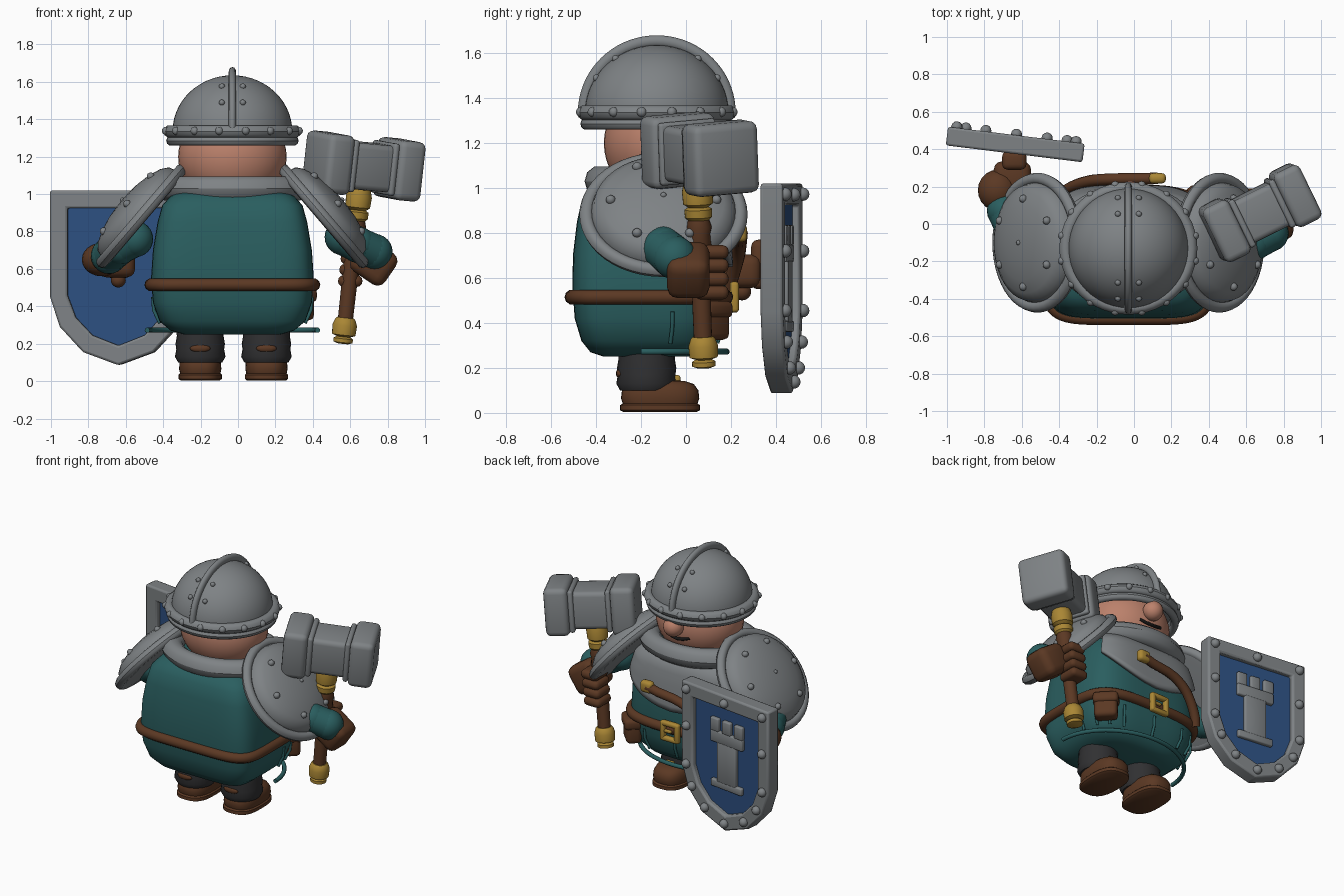
import bpy, bmesh, math
from math import sin, cos, pi
from mathutils import Vector, Matrix

if "Cube" in bpy.data.objects:
    bpy.data.objects.remove(bpy.data.objects["Cube"])


def material(name, *rgb):
    m = bpy.data.materials.new(name)
    m.use_nodes = True
    m.diffuse_color = (*rgb, 1)
    m.node_tree.nodes["Principled BSDF"].inputs["Base Color"].default_value = (*rgb, 1)
    return m


STEEL = material("steel grey", .21, .225, .235)
TEAL = material("teal cloth", .023, .113, .116)
LEATHER = material("brown leather", .105, .04, .017)
GOLD = material("gold", .4, .24, .035)
SKIN = material("skin", .5, .22, .148)
BLUE = material("shield blue", .026, .08, .22)
DARK = material("dark trousers", .03, .03, .032)
BLACK = material("mouth black", .008, .008, .008)
CX, CY = -.03, -.13


def finish(name, bm, mat, matrix=Matrix(), angle=40):
    bmesh.ops.recalc_face_normals(bm, faces=bm.faces)
    me = bpy.data.meshes.new(name)
    bm.to_mesh(me)
    bm.free()
    me.materials.append(mat)
    me.polygons.foreach_set("use_smooth", [True] * len(me.polygons))
    me.set_sharp_from_angle(angle=math.radians(angle))
    ob = bpy.data.objects.new(name, me)
    ob.matrix_world = matrix
    bpy.context.scene.collection.objects.link(ob)
    return ob


def place(loc, direction=(0, 0, 1)):
    return Matrix.Translation(loc) @ Vector(direction).to_track_quat('Z', 'Y').to_matrix().to_4x4()


def box(name, mat, loc, size, bevel, matrix=Matrix(), seg=3):
    bm = bmesh.new()
    bmesh.ops.create_cube(bm, size=1, matrix=Matrix.Diagonal((*size, 1)))
    bmesh.ops.bevel(bm, geom=bm.edges[:], offset=bevel, segments=seg, affect='EDGES', profile=.5)
    return finish(name, bm, mat, matrix @ Matrix.Translation(loc), 60)


def balls(name, mat, points, radius, scale=(1, 1, 1), seg=12, matrix=Matrix()):
    bm = bmesh.new()
    for p in points:
        bmesh.ops.create_uvsphere(bm, u_segments=seg, v_segments=seg // 2 + 2, radius=radius,
                                  matrix=Matrix.Translation(p) @ Matrix.Diagonal((*scale, 1)))
    return finish(name, bm, mat, matrix, 80)


def grid(name, mat, func, nu, nv, closed=True, matrix=Matrix(), caps=False):
    """Surface from func(u, v); u runs round, v runs along."""
    bm = bmesh.new()
    cols = nu if closed else nu + 1
    rows = [[bm.verts.new(func(i / nu, j / nv)) for i in range(cols)] for j in range(nv + 1)]
    for a, b in zip(rows, rows[1:]):
        for i in range(nu):
            k = (i + 1) % cols
            bm.faces.new((a[i], a[k], b[k], b[i]))
    if caps:
        bm.faces.new(rows[0])
        bm.faces.new(rows[-1])
    return finish(name, bm, mat, matrix)


def oval(a, power):
    """Point on a unit circle squared off by power."""
    return [math.copysign(abs(t) ** (2 / power), t) for t in (cos(a), sin(a))]


def lathe(name, mat, profile, matrix, n=32, power=2):
    def point(u, v):
        r, z = profile[round(v * (len(profile) - 1))]
        x, y = oval(2 * pi * u, power)
        return (r * x, r * y, z)
    return grid(name, mat, point, n, len(profile) - 1, matrix=matrix, caps=True)


def ring(name, mat, major, minor, matrix, n=48):
    def point(u, v):
        r = major + minor * cos(2 * pi * v)
        return (r * cos(2 * pi * u), r * sin(2 * pi * u), minor * sin(2 * pi * v))
    return grid(name, mat, point, n, 10, matrix=matrix)


def tube(name, mat, points, radius, cyclic=False):
    cu = bpy.data.curves.new(name, 'CURVE')
    cu.dimensions, cu.bevel_depth, cu.bevel_resolution = '3D', radius, 3
    cu.use_fill_caps = True
    sp = cu.splines.new('POLY')
    sp.points.add(len(points) - 1)
    for p, co in zip(sp.points, points):
        p.co = (*co, 1)
    sp.use_cyclic_u, sp.use_smooth = cyclic, True
    cu.materials.append(mat)
    ob = bpy.data.objects.new(name, cu)
    bpy.context.scene.collection.objects.link(ob)


# Barrel-shaped tunic, squarer on the -y side
BODY = [(.25, .26, .2), (.27, .33, .26), (.32, .39, .3), (.42, .425, .33), (.55, .435, .34),
        (.7, .425, .338), (.85, .4, .32), (.94, .375, .3), (.99, .33, .26), (1.02, .26, .2)]


def body_point(a, z, grow=0.0):
    z = min(max(z, BODY[0][0]), BODY[-1][0])
    for lo, hi in zip(BODY, BODY[1:]):
        if z <= hi[0]:
            t = (z - lo[0]) / (hi[0] - lo[0])
            rx, ry = [lo[k] + t * (hi[k] - lo[k]) + grow for k in (1, 2)]
            break
    x, y = oval(a, 3.6 if sin(a) > 0 else 5.5)
    return Vector((CX + rx * x, -.165 + ry * y, z))


def body_row(u, v):
    return body_point(2 * pi * u, BODY[round(v * (len(BODY) - 1))][0])


grid("tunic", TEAL, body_row, 80, len(BODY) - 1, caps=True)
tube("tunic_hem", TEAL, [(CX + .455 * cos(pi * i / 32), -.2 + .38 * sin(pi * i / 32), .272) for i in range(33)], .014)
for i in range(9):
    a = pi * (.04 + .115 * i)
    tube("tunic_fold", TEAL, [body_point(a, .31, .012), body_point(a, .38, .012), body_point(a, .45, 0)], .009)

# Breastplate on the upper front, pointed in the middle
bib = grid("breastplate", STEEL, lambda u, v: body_point(
    pi * (.2 + .6 * u), (.65 + .17 * abs(2 * u - 1)) * (1 - v) + 1.01 * v, .035), 32, 10, False)
bib.modifiers.new("thickness", 'SOLIDIFY').thickness = .03
ring("neck_collar", STEEL, .3, .068, Matrix.Translation((CX, CY + .01, 1.03)) @ Matrix.Diagonal((1.13, .9, 1, 1)))

# Belt, buckle, pouch and chest strap
tube("belt", LEATHER, [body_point(2 * pi * i / 80, .515, .004) for i in range(80)], .034, True)
for s in (-1, 1):
    box("buckle_side", GOLD, (CX + s * .055, .215, .515), (.036, .04, .135), .014)
    box("buckle_bar", GOLD, (CX, .215, .515 + s * .052), (.13, .04, .034), .014)
box("buckle_pin", GOLD, (CX + .02, .218, .515), (.06, .02, .02), .006)
hip = Matrix.Translation((.33, .115, .41)) @ Matrix.Rotation(-.8, 4, 'Z')
box("pouch", LEATHER, (0, 0, 0), (.15, .1, .17), .028, hip)
box("pouch_flap", LEATHER, (0, .005, .05), (.165, .115, .075), .025, hip)
strap = [body_point(pi * (.46 + .235 * t), .8 - .3 * t ** 1.3, .085 - .05 * t) for t in [i / 16 for i in range(17)]]
tube("chest_strap", LEATHER, strap, .031)
box("strap_tip", GOLD, strap[0], (.09, .055, .08), .022)

# Head
balls("head", SKIN, [(CX, -.11, 1.2)], .29, (1, .88, .9), 40)
balls("nose", SKIN, [(CX + .01, .165, 1.225)], .066, seg=20)
tube("mouth", BLACK, [(CX + .085 * t, .142 - .019 * t * t, 1.135 + .018 * t * t) for t in (-1, -.5, 0, .5, 1)], .011)

# Helmet
lathe("helmet_dome", STEEL, [(.32 * cos(pi / 2 * i / 14), .3 * sin(pi / 2 * i / 14)) for i in range(14)] + [(.002, .3)],
      place((CX, CY, 1.335)), 48)
flat = Matrix.Diagonal((1, .96, 1, 1))
ring("helmet_band", STEEL, .335, .034, place((CX, CY, 1.335)) @ flat)
ring("helmet_lip", STEEL, .327, .027, place((CX, CY, 1.285)) @ flat)


def crest_point(u, v):
    a, b = pi * v, 2 * pi * u
    r = .325 + .026 * sin(b)
    return (CX + .02 * cos(b), CY + r * cos(a), 1.335 + .98 * r * sin(a))


grid("helmet_crest", STEEL, crest_point, 12, 36, caps=True)
balls("helmet_band_rivets", STEEL,
      [(CX + .362 * cos(pi * (i + .5) / 8), CY + .344 * sin(pi * (i + .5) / 8), 1.338) for i in range(16)], .022)
dome_rivets = []
for angle in (.55, .95, pi - .95, pi - .55):
    for s in (-1, 1):
        dome_rivets.append((CX + s * .056, CY + .315 * cos(angle), 1.335 + .295 * sin(angle)))
balls("helmet_dome_rivets", STEEL, dome_rivets, .016)

# Shoulder guards, mirrored about the body's middle
for s in (-1, 1):
    m = place((CX + s * .495, -.1, .89), (s * .76, 0, .65)) @ Matrix.Diagonal((1, .95, 1, 1))
    lathe("shoulder_guard", STEEL, [(.3, -.045), (.35, -.04), (.355, 0), (.32, .01), (.31, .045), (.27, .075),
                                    (.2, .1), (.12, .116), (.05, .122), (.005, .123)], m, 40)
    ring("shoulder_rim", STEEL, .342, .032, m @ Matrix.Translation((0, 0, -.012)))
    balls("shoulder_rivets", STEEL, [(.235 * cos(pi * i / 3), .235 * sin(pi * i / 3), .088) for i in range(6)],
          .022, matrix=m)
    balls("shoulder_centre_rivet", STEEL, [(0, 0, .12)], .014, matrix=m)

# Legs and boots
for s in (-1, 1):
    x = CX + .005 + s * .177
    lathe("trouser_leg", DARK, [(.118, .1), (.135, .13), (.128, .17), (.132, .2), (.125, .24), (.13, .32)],
          place((x, -.175, 0)), 24)
    balls("trouser_patch", LEATHER, [(x, -.295, .175)], .055, (1, .3, .4))
    boot = place((x, -.115, 0)) @ Matrix.Diagonal((.65, 1, 1, 1))
    lathe("boot_sole", LEATHER, [(.16, .003), (.178, .012), (.178, .034), (.166, .042)], boot, 32, 2.7)
    lathe("boot_foot", LEATHER, [(.166, .04), (.174, .065), (.17, .1), (.15, .128), (.11, .142), (.04, .146)],
          boot, 32, 2.7)
    box("boot_buckle", GOLD, (x, -.04, .148), (.065, .03, .04), .01)

# Sleeves
for name, path in (("hammer_sleeve", ((.56, -.1, .77), (.64, -.1, .73), (.73, -.05, .69))),
                   ("shield_sleeve", ((-.55, -.1, .76), (-.63, -.06, .72), (-.69, .07, .67)))):
    for a, b in zip(path, path[1:]):
        d = Vector(b) - Vector(a)
        lathe(name, TEAL, [(.095, 0), (.095, d.length)], place(a, d), 20)
    balls(name + "_joints", TEAL, path, .097, seg=20)

# War hammer
top, low = Vector((.65, .05, 1.02)), Vector((.56, .08, .2))
shaft = place(low, top - low)
lathe("hammer_shaft", LEATHER, [(.04, .08), (.043, .45), (.037, .52), (.045, .7)], shaft, 20)
lathe("shaft_wrap", LEATHER, [(.045, .53), (.055, .55), (.05, .6), (.057, .63), (.045, .67)], shaft, 20)
lathe("pommel", GOLD, [(.03, 0), (.052, .008), (.052, .028), (.036, .038), (.063, .048),
                       (.066, .1), (.055, .13), (.045, .14)], shaft, 24)
lathe("hammer_socket", GOLD, [(.045, .66), (.06, .675), (.062, .71), (.045, .72), (.066, .735),
                              (.07, .79), (.06, .83)], shaft, 24)
along = Vector((.495, .245, -.046)).normalized()
up = (top - low).normalized()
up = (up - along * up.dot(along)).normalized()
head = Matrix.Translation((.672, .06, 1.15)) @ Matrix((along, up.cross(along), up)).transposed().to_4x4()
box("hammer_core", STEEL, (0, 0, 0), (.34, .25, .25), .03, head)
for s in (-1, 1):
    box("hammer_face", STEEL, (s * .212, 0, 0), (.155, .32, .32), .035, head)
    box("hammer_collar", STEEL, (s * .12, 0, 0), (.035, .28, .28), .015, head)

# Gloves
box("hammer_glove", LEATHER, (0, 0, 0), (.22, .19, .2), .05,
    Matrix.Translation((.725, .01, .635)) @ Matrix.Rotation(.6, 4, 'Y'))
for i in range(4):
    box("hammer_finger", LEATHER, (.6 + .007 * i, .115, .535 + .06 * i), (.13, .15, .062), .028)
balls("shield_glove", LEATHER, [(-.73, .18, .65)], .105, (1, 1.05, .85), 20)
box("shield_palm", LEATHER, (-.65, .25, .63), (.2, .17, .15), .045)
box("shield_grip", LEATHER, (-.64, .34, .66), (.13, .1, .22), .03)
balls("shield_thumb", LEATHER, [(-.64, .25, .54)], .04)

# Shield
shield = Matrix.Translation((-.635, .425, 0)) @ Matrix.Rotation(-.123, 4, 'Z')


def outline(half):
    return half + [(-x, z) for x, z in reversed(half) if x]


outer = outline([(.368, 1.02), (.368, .45), (.315, .29), (.19, .155), (0, .085)])
inner = outline([(.275, .925), (.275, .46), (.23, .34), (.14, .245), (0, .19)])
bm = bmesh.new()
loops = [[bm.verts.new((x, y, z)) for x, z in pts]
         for pts, y in ((outer, -.05), (outer, .05), (inner, .05), (inner, -.05))]
for a, b in zip(loops, loops[1:] + loops[:1]):
    for i in range(len(a)):
        k = (i + 1) % len(a)
        bm.faces.new((a[i], a[k], b[k], b[i]))
bevel = finish("shield_frame", bm, STEEL, shield, 30).modifiers.new("soft edges", 'BEVEL')
bevel.width, bevel.segments = .012, 2
bm = bmesh.new()
face = bm.faces.new([bm.verts.new((x * 1.03, -.015, z)) for x, z in inner])
solid = bmesh.ops.extrude_face_region(bm, geom=[face])
bmesh.ops.translate(bm, vec=(0, .03, 0), verts=[v for v in solid["geom"] if isinstance(v, bmesh.types.BMVert)])
finish("shield_panel", bm, BLUE, shield, 30)
mid = [((a[0] + b[0]) / 2, .055, (a[1] + b[1]) / 2) for a, b in zip(outer, inner)]
mid += [(s * .32, .055, .72) for s in (-1, 1)] + [(0, .055, .97)]
balls("shield_rivets", STEEL, mid, .03, matrix=shield)

# Tower emblem: base, column, head and battlements
tower = [(0, .385, .26, .05), (0, .54, .16, .28), (0, .71, .27, .08)] + [(x, .79, .07, .09) for x in (-.1, 0, .1)]
for x, z, w, h in tower:
    box("tower_emblem", STEEL, (x, .02, z), (w, .04, h), .008, shield, 2)
